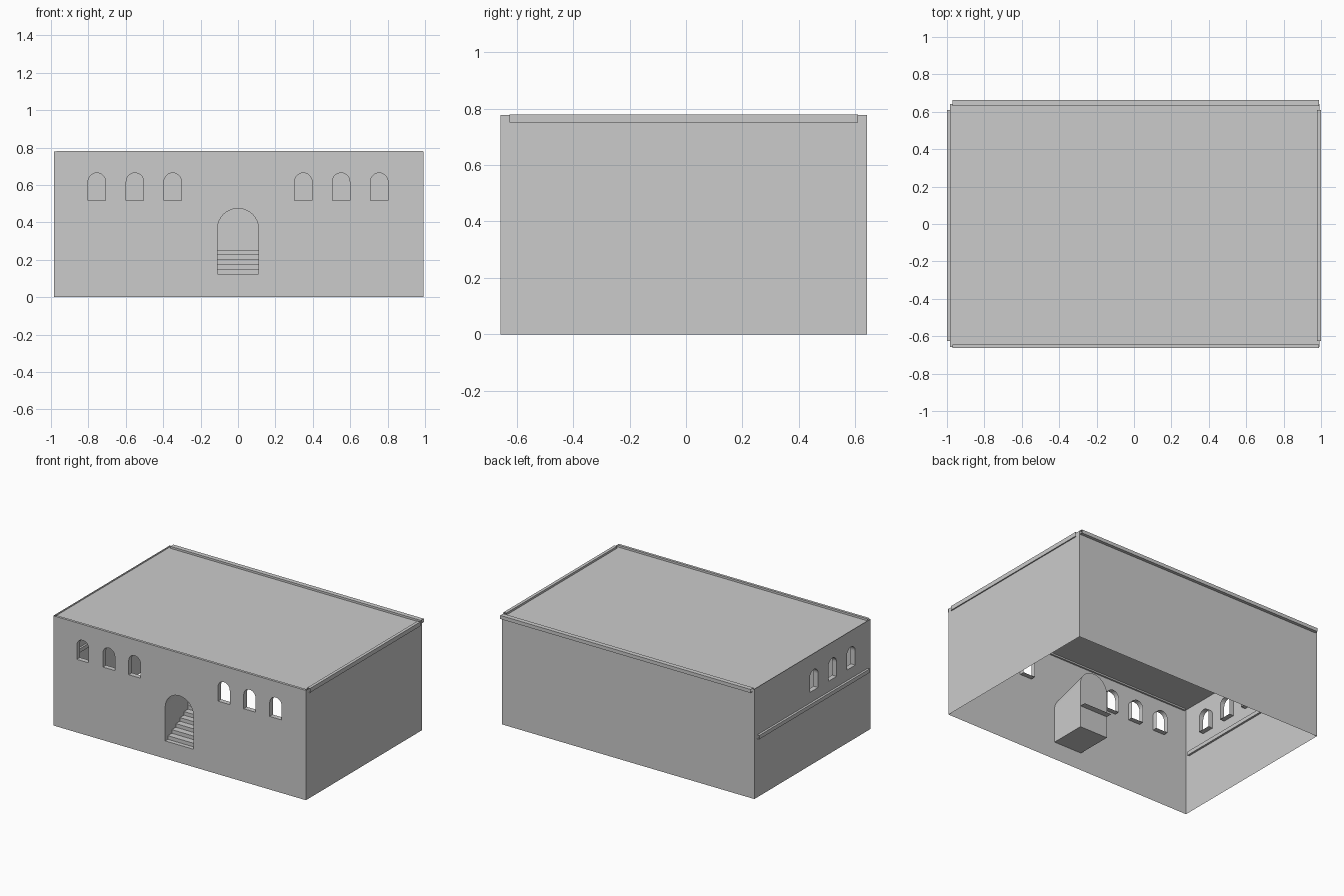
import bpy, bmesh, math
from mathutils import Vector

cube = bpy.data.objects.get("Cube")
if cube:
    bpy.data.objects.remove(cube, do_unlink=True)

# One plain plaster colour
plaster = bpy.data.materials.new("light_grey_plaster")
plaster.use_nodes = True
GREY = (0.6, 0.6, 0.6, 1)
plaster.diffuse_color = GREY
plaster.node_tree.nodes["Principled BSDF"].inputs["Base Color"].default_value = GREY

# Outer wall planes and heights
X0, X1, Y0, Y1 = -0.984, 0.992, -0.657, 0.641
TOP, ROOF = 0.778, 0.766


def finish(name, bm):
    mesh = bpy.data.meshes.new(name)
    bm.to_mesh(mesh)
    bm.free()
    mesh.materials.append(plaster)
    obj = bpy.data.objects.new(name, mesh)
    bpy.context.collection.objects.link(obj)
    return obj


def arch(cx, z0, z1, width, n=14):
    """Closed outline of a round-headed opening."""
    r = width / 2
    pts = [(cx - r, z0), (cx + r, z0)]
    for i in range(n + 1):
        a = math.pi * i / n
        pts.append((cx + r * math.cos(a), z1 - r + r * math.sin(a)))
    return pts


def loft(bm, loop_a, loop_b, closed=True):
    """Bridge two equal rows of points with quads."""
    a = [bm.verts.new(p) for p in loop_a]
    b = [bm.verts.new(p) for p in loop_b]
    n = len(a)
    for i in range(n if closed else n - 1):
        j = (i + 1) % n
        bm.faces.new((a[i], a[j], b[j], b[i]))
    return a, b


def wall(name, place, u0, u1, outward, holes=()):
    """Thin wall sheet with openings cut through it."""
    bm = bmesh.new()
    outline = [(u0, 0), (u1, 0), (u1, TOP), (u0, TOP)]
    for loop in [outline, *holes]:
        verts = [bm.verts.new(place(u, v)) for u, v in loop]
        for i, v in enumerate(verts):
            bm.edges.new((v, verts[(i + 1) % len(verts)]))
    bmesh.ops.triangle_fill(bm, use_beauty=True, edges=bm.edges[:], normal=outward)
    bm.normal_update()
    wrong = [f for f in bm.faces if f.normal.dot(Vector(outward)) < 0]
    bmesh.ops.reverse_faces(bm, faces=wrong)
    finish(name, bm)


def reveals(name, place, holes, inward, depth=0.035):
    """Jambs, heads and sills running inward from the openings."""
    bm = bmesh.new()
    step = Vector(inward) * depth
    for loop in holes:
        front = [Vector(place(u, v)) for u, v in loop]
        loft(bm, front, [p + step for p in front])
    finish(name, bm)


def strip(name, axis, start, end, lo, hi):
    """Open-ended square moulding along x or y; lo and hi span its section."""
    bm = bmesh.new()
    section = [(lo[0], lo[1]), (hi[0], lo[1]), (hi[0], hi[1]), (lo[0], hi[1])]

    def ring(t):
        return [(t, s, z) if axis == "x" else (s, t, z) for s, z in section]

    loft(bm, ring(start), ring(end))
    bmesh.ops.recalc_face_normals(bm, faces=bm.faces[:])
    finish(name, bm)


def on_front(u, v):
    return (u, Y0, v)


def on_back(u, v):
    return (u, Y1, v)


def on_left(u, v):
    return (X1, u, v)


def on_right(u, v):
    return (X0, u, v)


# Openings
WIN = dict(z0=0.517, z1=0.664, width=0.093)
front_windows = [arch(s * x, **WIN) for s in (-1, 1) for x in (0.349, 0.551, 0.755)]
right_windows = [arch(y, **WIN) for y in (-0.025, -0.232, -0.44)]
door = arch(0, 0.125, 0.474, 0.22, n=20)

# Walls
wall("front_wall", on_front, X0, X1, (0, -1, 0), front_windows + [door])
wall("back_wall", on_back, X0, X1, (0, 1, 0))
wall("left_wall", on_left, Y0, Y1, (1, 0, 0))
wall("right_wall", on_right, Y0, Y1, (-1, 0, 0), right_windows)
reveals("front_window_reveals", on_front, front_windows, (0, 1, 0))
reveals("right_window_reveals", on_right, right_windows, (1, 0, 0))

# Roof sheet, just below the wall tops
bm = bmesh.new()
bm.faces.new([bm.verts.new(p) for p in
              ((X0, Y0, ROOF), (X1, Y0, ROOF), (X1, Y1, ROOF), (X0, Y1, ROOF))])
finish("roof", bm)

# Cornices and the string course on the right wall
strip("front_cornice", "x", -0.97, 0.99, (-0.663, 0.755), (-0.645, 0.78))
strip("back_cornice", "x", -0.97, 0.99, (0.63, 0.755), (0.663, 0.78))
strip("left_cornice", "y", -0.625, 0.61, (0.978, 0.75), (1.0, 0.78))
strip("right_string_course", "y", -0.625, 0.61, (-1.0, 0.415), (-0.97, 0.442))

# Stair passage behind the doorway, its vault rising inward
DEPTH, RISE = 0.257, 0.08
bm = bmesh.new()
near = [Vector(on_front(u, v)) for u, v in door]
far = [p + Vector((0, DEPTH, RISE if i > 1 else 0)) for i, p in enumerate(near)]
_, end = loft(bm, near, far)
bm.faces.new(end)
finish("stair_passage", bm)

# Stair flight
STEPS, GOING, RISER = 6, 0.045, 0.0255
profile = [(Y0 + 0.03, 0.125)]
for i in range(STEPS):
    y, z = profile[-1]
    profile += [(y, z + RISER), (y + GOING, z + RISER)]
bm = bmesh.new()
loft(bm, [(0.11, y, z) for y, z in profile],
     [(-0.11, y, z) for y, z in profile], closed=False)
finish("stairs", bm)
